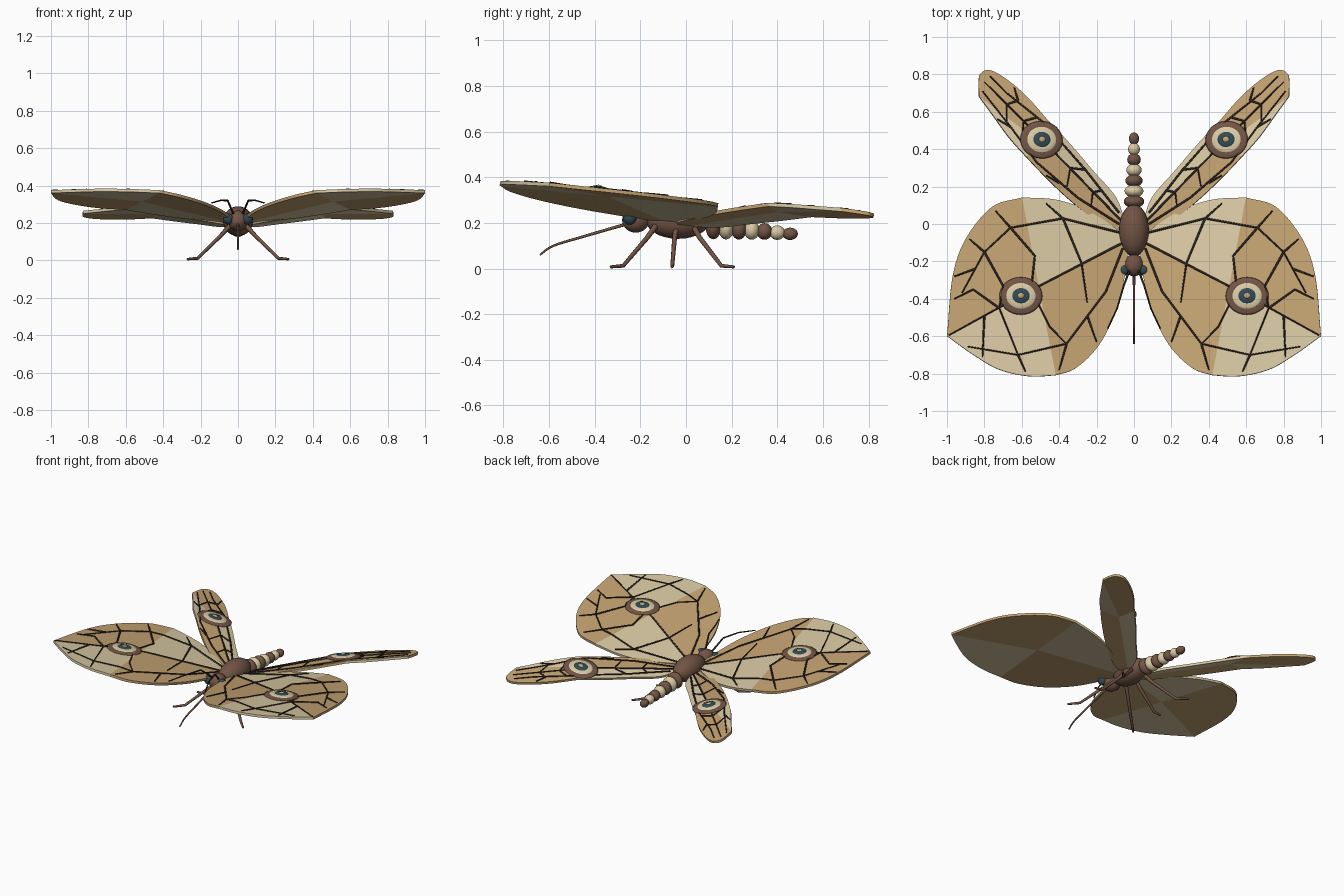
import bpy, bmesh, math
from mathutils import Vector, Matrix

if "Cube" in bpy.data.objects:
    bpy.data.objects.remove(bpy.data.objects["Cube"])

def material(name, rgb):
    m = bpy.data.materials.new(name)
    m.diffuse_color = (*rgb, 1)
    m.use_nodes = True
    m.node_tree.nodes["Principled BSDF"].inputs["Base Color"].default_value = m.diffuse_color
    return m

BROWN = material("brown", (0.17, 0.09, 0.06))
TAN = material("tan", (0.56, 0.37, 0.17))
CREAM = material("cream", (0.70, 0.59, 0.37))
DARK = material("dark", (0.03, 0.02, 0.015))
TEAL = material("teal", (0.03, 0.07, 0.09))
THICK = 0.016

def ball(name, loc, radii, mat, rot=None, seg=24, rings=14):
    bpy.ops.mesh.primitive_uv_sphere_add(segments=seg, ring_count=rings, radius=1)
    o = bpy.context.object
    o.name = name
    o.data.transform(Matrix.Diagonal((*radii, 1)))
    o.location = loc
    if rot:
        o.rotation_mode = 'QUATERNION'
        o.rotation_quaternion = rot
    o.data.materials.append(mat)
    bpy.ops.object.shade_smooth()
    return o

def tubes(name, paths, radius, mat, taper=0.6):
    cu = bpy.data.curves.new(name, 'CURVE')
    cu.dimensions = '3D'
    cu.bevel_depth = radius
    cu.bevel_resolution = 2
    cu.use_fill_caps = True
    for path in paths:
        s = cu.splines.new('POLY')
        s.points.add(len(path) - 1)
        for i, p in enumerate(path):
            s.points[i].co = (*p, 1)
            s.points[i].radius = 1 + (taper - 1) * i / (len(path) - 1)
    cu.materials.append(mat)
    o = bpy.data.objects.new(name, cu)
    bpy.context.collection.objects.link(o)

def smooth_path(pts, n=6):
    P = [Vector(p) for p in pts]
    P = [2 * P[0] - P[1]] + P + [2 * P[-1] - P[-2]]
    out = []
    for a, b, c, d in zip(P, P[1:], P[2:], P[3:]):
        for i in range(n):
            t = i / n
            out.append(0.5 * (2*b + (c-a)*t + (2*a-5*b+4*c-d)*t*t + (3*b-a-3*c+d)*t**3))
    return out + [P[-2]]

def surface(centre, corners):
    """Height over four flat panels that meet at the wing centre."""
    c = Vector(centre)
    def height(x, y):
        d = Vector((x - c.x, y - c.y))
        for i in range(4):
            a, b = Vector(corners[i]) - c, Vector(corners[(i+1) % 4]) - c
            s, t = Matrix(((a.x, b.x), (a.y, b.y))).inverted() @ d
            if s >= -1e-5 and t >= -1e-5:
                return c.z + s * a.z + t * b.z
        return c.z
    return height

def wing(name, centre, corners, margins, veins, eye):
    height = surface(centre, corners)
    for side, sx in (("right", 1), ("left", -1)):
        # membrane in four coloured panels
        bm = bmesh.new()
        for i in range(4):
            ring = [corners[i][:2]] + margins[i] + [corners[(i+1) % 4][:2]]
            pts = [Vector(centre[:2])] + smooth_path(ring)
            f = bm.faces.new([bm.verts.new((sx*p.x, p.y, height(p.x, p.y))) for p in pts])
            f.material_index = i % 2
            f.normal_update()
            if f.normal.z < 0:
                f.normal_flip()
        bmesh.ops.remove_doubles(bm, verts=bm.verts, dist=1e-4)
        me = bpy.data.meshes.new(f"{side}_{name}")
        bm.to_mesh(me)
        bm.free()
        me.materials.append(CREAM)
        me.materials.append(TAN)
        o = bpy.data.objects.new(f"{side}_{name}", me)
        bpy.context.collection.objects.link(o)
        mod = o.modifiers.new("thickness", 'SOLIDIFY')
        mod.thickness = THICK
        mod.offset = 1
        # veins laid on the upper face
        paths = []
        for line in veins:
            path = []
            for a, b in zip(line, line[1:]):
                for k in range(8):
                    path.append(Vector(a).lerp(Vector(b), k / 8))
            path.append(Vector(line[-1]))
            paths.append([(sx*p.x, p.y, height(p.x, p.y) + THICK + 0.002) for p in path])
        tubes(f"{side}_{name}_veins", paths, 0.006, DARK)
        # eyespot of stacked flat domes
        x, y = eye
        e = 0.09
        n = Vector((sx * (height(x-e, y) - height(x+e, y)), height(x, y-e) - height(x, y+e), 2*e)).normalized()
        base = Vector((sx*x, y, height(x, y) + THICK))
        rot = Vector((0, 0, 1)).rotation_difference(n)
        for k, (r, mat) in enumerate(((0.115, BROWN), (0.083, CREAM), (0.05, TEAL), (0.02, TAN))):
            ball(f"{side}_{name}_eyespot_{k+1}", base + n * (0.002 + 0.005*k), (r, r*0.88, 0.011), mat, rot, 32, 8)

# large front wings
wing("forewing", (0.51, -0.34, 0.315),
     [(0.03, -0.08, 0.20), (0.60, 0.14, 0.27), (1.0, -0.60, 0.36), (0.42, -0.81, 0.36)],
     [[(0.15, 0.01), (0.28, 0.085), (0.43, 0.13)],
      [(0.76, 0.09), (0.90, -0.08), (0.97, -0.28)],
      [(0.86, -0.70), (0.72, -0.78), (0.56, -0.815)],
      [(0.31, -0.77), (0.19, -0.65), (0.10, -0.47), (0.05, -0.27)]],
     [[(0.06, -0.10), (0.60, -0.38), (0.99, -0.595)],
      [(0.06, -0.05), (0.38, 0.03), (0.66, -0.02), (0.80, -0.15), (0.92, -0.37)],
      [(0.06, -0.13), (0.15, -0.36), (0.36, -0.64), (0.62, -0.70), (0.89, -0.655)],
      [(0.38, 0.03), (0.28, -0.21), (0.25, -0.42)],
      [(0.66, -0.02), (0.53, -0.17), (0.55, -0.35), (0.45, -0.55), (0.36, -0.64)],
      [(0.80, -0.15), (0.70, -0.33), (0.72, -0.45), (0.62, -0.70)],
      [(0.38, 0.03), (0.47, 0.11)], [(0.66, -0.02), (0.74, 0.07)],
      [(0.80, -0.15), (0.88, -0.08)], [(0.85, -0.24), (0.96, -0.28)],
      [(0.72, -0.45), (0.86, -0.35), (0.96, -0.40)], [(0.80, -0.49), (0.81, -0.71)],
      [(0.62, -0.70), (0.58, -0.79)], [(0.36, -0.64), (0.40, -0.78)],
      [(0.25, -0.49), (0.20, -0.63)]],
     (0.605, -0.385))

# narrow hind wings
wing("hindwing", (0.46, 0.40, 0.247),
     [(0.05, 0.0, 0.185), (0.46, 0.55, 0.225), (0.83, 0.68, 0.25), (0.58, 0.36, 0.272)],
     [[(0.10, 0.14), (0.22, 0.28), (0.34, 0.42)],
      [(0.57, 0.675), (0.68, 0.77), (0.77, 0.82), (0.82, 0.805), (0.832, 0.76)],
      [(0.75, 0.57), (0.67, 0.46)],
      [(0.48, 0.255), (0.36, 0.14), (0.20, 0.01), (0.10, -0.04)]],
     [[(0.06, 0.01), (0.49, 0.45), (0.80, 0.76)],
      [(0.08, 0.06), (0.26, 0.29), (0.48, 0.54), (0.68, 0.70), (0.77, 0.79)],
      [(0.08, 0.0), (0.30, 0.14), (0.52, 0.33), (0.66, 0.52), (0.81, 0.71)],
      [(0.17, 0.18), (0.22, 0.17), (0.23, 0.09)],
      [(0.26, 0.29), (0.34, 0.30), (0.36, 0.19)],
      [(0.52, 0.57), (0.59, 0.55), (0.60, 0.44)],
      [(0.62, 0.66), (0.68, 0.64), (0.68, 0.55)],
      [(0.66, 0.52), (0.73, 0.56)], [(0.62, 0.66), (0.64, 0.73)], [(0.40, 0.22), (0.47, 0.26)]],
     (0.495, 0.45))

# body
ball("thorax", (0, -0.035, 0.21), (0.08, 0.14, 0.08), BROWN)
ball("head", (0, -0.22, 0.212), (0.053, 0.06, 0.055), BROWN)
for k in range(7):
    f = k / 6
    r = 0.055 - 0.028 * f
    ball(f"abdomen_segment_{k+1}", (0, 0.12 + 0.056*k, 0.183 - 0.031*f),
         (r, 0.034, r), CREAM if k % 2 else BROWN)
tubes("proboscis", [smooth_path([(0, -0.26, 0.195), (0, -0.45, 0.14), (0, -0.58, 0.10), (0, -0.64, 0.06)])], 0.007, BROWN)

# paired eyes, antennae and legs
for side, sx in (("right", 1), ("left", -1)):
    ball(f"{side}_eye", (sx*0.052, -0.247, 0.222), (0.028, 0.03, 0.03), TEAL)
    tubes(f"{side}_antenna", [[(sx*0.025, -0.25, 0.25), (sx*0.055, -0.33, 0.32), (sx*0.09, -0.45, 0.322), (sx*0.14, -0.56, 0.308)]], 0.006, DARK)
    for leg, y0, y1, y2, y3 in (("front", -0.13, -0.17, -0.275, -0.33),
                                ("middle", -0.04, -0.05, -0.06, -0.062),
                                ("rear", 0.03, 0.06, 0.155, 0.21)):
        tubes(f"{side}_{leg}_leg", [[(sx*0.04, y0, 0.19), (sx*0.09, y1, 0.135),
              (sx*0.215, y2, 0.012), (sx*0.27, y3, 0.007)]], 0.013, BROWN, 0.5)
